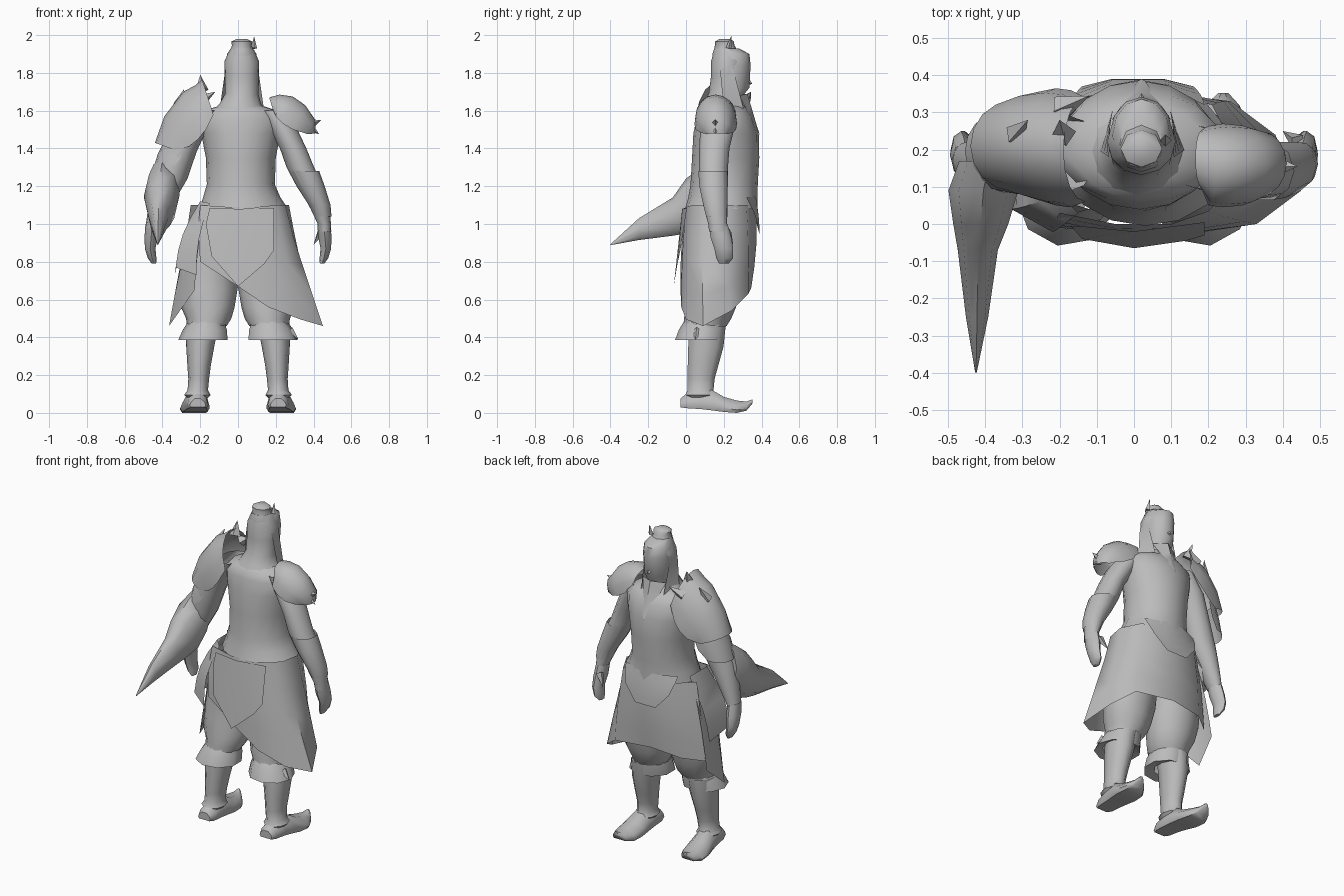
import bpy, math
from mathutils import Vector

grey = bpy.data.materials.new("stone_grey")
grey.diffuse_color = (0.5, 0.5, 0.5, 1)


def make(name, verts, faces, angle=50):
    me = bpy.data.meshes.new(name)
    me.from_pydata(verts, [], faces)
    me.update()
    me.materials.append(grey)
    ob = bpy.data.objects.new(name, me)
    bpy.context.collection.objects.link(ob)
    bpy.ops.object.select_all(action='DESELECT')
    ob.select_set(True)
    bpy.context.view_layer.objects.active = ob
    bpy.ops.object.mode_set(mode='EDIT')
    bpy.ops.mesh.select_all(action='SELECT')
    bpy.ops.mesh.normals_make_consistent(inside=False)
    bpy.ops.object.mode_set(mode='OBJECT')
    bpy.ops.object.shade_smooth_by_angle(angle=math.radians(angle))
    return ob


def grid(name, rows, closed=False, caps=False):
    """Skin a list of equally long point rows."""
    n = len(rows[0])
    verts = [p for r in rows for p in r]
    faces = []
    for i in range(len(rows) - 1):
        for j in range(n if closed else n - 1):
            k = (j + 1) % n
            faces.append((i*n + j, i*n + k, (i+1)*n + k, (i+1)*n + j))
    if caps:
        faces += [tuple(range(n))[::-1], tuple(range((len(rows)-1)*n, len(rows)*n))]
    return make(name, verts, faces)


def column(name, rings, n=12, s=1, caps=True):
    """Vertical loft; each ring is centre x, centre y, z, radius x, radius y."""
    rows = [[(s*(cx + rx*math.cos(a)), cy + ry*math.sin(a), z)
             for a in (2*math.pi*j/n for j in range(n))] for cx, cy, z, rx, ry in rings]
    return grid(name, rows, True, caps)


def length_loft(name, secs, n=10, s=1):
    """Loft along y; each section is y, centre x, half width, low z, high z."""
    rows = [[(s*(cx + w*math.cos(a)), y, (lo+hi)/2 + (hi-lo)/2*math.sin(a))
             for a in (2*math.pi*j/n for j in range(n))] for y, cx, w, lo, hi in secs]
    return grid(name, rows, True, True)


def boot(name, secs, s):
    """Flat-soled loft along y with a rounded upper."""
    shape = [(-.85, 0), (-1, .25), (-.85, .6), (-.4, 1), (.4, 1), (.85, .6), (1, .25), (.85, 0)]
    return grid(name, [[(s*(cx + w*u), y, lo + (hi-lo)*v) for u, v in shape]
                       for y, cx, w, lo, hi in secs], True, True)


def arch(name, rows, n=9):
    """Armour plate; each row is top x, top z, side x, side z, low y, high y."""
    out = []
    for tx, tz, sx, sz, y0, y1 in rows:
        r = []
        for j in range(n):
            t = math.pi * j / (n - 1)
            k = math.sin(t)
            r.append((sx + (tx-sx)*k, (y0+y1)/2 - (y1-y0)/2*math.cos(t), sz + (tz-sz)*k))
        out.append(r)
    return grid(name, out)


def spike(name, base, tip, r):
    b, t = Vector(base), Vector(tip)
    q = (t - b).to_track_quat('Z', 'Y')
    ring = [b + q @ Vector((r*math.cos(a), r*math.sin(a), 0))
            for a in (math.pi*j/2 for j in range(4))]
    return make(name, ring + [t], [(0, 1, 4), (1, 2, 4), (2, 3, 4), (3, 0, 4), (3, 2, 1, 0)], 20)


def drape(name, top, bottom, bulge=0.02, flare=1, steps=4):
    """Cloth sheet hung between two lines, swelling outward; flare delays the spread."""
    rows = []
    for i in range(steps + 1):
        t = i / steps
        r = []
        for a, b in zip(top, bottom):
            a, b = Vector(a), Vector(b)
            p = a.lerp(b, t ** flare)
            p.z = a.z + (b.z - a.z) * t
            d = Vector((p.x, p.y - 0.18, 0)).normalized()
            r.append(p + d * bulge * math.sin(math.pi * t))
        rows.append(r)
    return grid(name, rows)


# Torso with flared hem, broad sloping shoulders
column("torso", [(.03, .187, 1.08, .235, .192), (.02, .195, 1.14, .205, .183),
                 (.015, .202, 1.21, .18, .178), (.015, .21, 1.35, .185, .178),
                 (.015, .212, 1.48, .21, .173), (.015, .207, 1.56, .225, .15),
                 (.015, .2, 1.605, .18, .13), (.015, .2, 1.63, .1, .1)], 16, 1, False)
# Head, hair and topknot
column("head", [(.02, .22, 1.6, .07, .08), (.02, .222, 1.68, .072, .08),
                (.02, .24, 1.72, .078, .095), (.02, .24, 1.84, .085, .102),
                (.02, .238, 1.9, .078, .098), (.02, .215, 1.93, .058, .065)])
column("topknot", [(.02, .21, 1.92, .062, .062), (.02, .205, 1.945, .052, .052),
                   (.02, .203, 1.965, .056, .05), (.02, .207, 1.98, .028, .03)], 8, 1, True)
column("hair_back", [(.01, .2, 1.605, .14, .125), (.012, .195, 1.635, .11, .105),
                     (.02, .198, 1.69, .088, .078), (.02, .212, 1.78, .09, .08),
                     (.02, .222, 1.86, .092, .09), (.02, .22, 1.92, .066, .07)], 12, 1, False)
spike("nose", (.02, .325, 1.755), (.02, .352, 1.74), .018)
spike("hair_pin", (.085, .225, 1.93), (.085, .24, 1.995), .016)
drape("beard", [(-.06, .28, 1.68), (.02, .325, 1.69), (.1, .28, 1.68)],
      [(.01, .385, 1.49), (.02, .39, 1.47), (.03, .385, 1.49)], 0)
for s in (-1, 1):
    x = .02 + s*.087
    drape("side_hair", [(x, .18, 1.82), (x, .245, 1.84)],
          [(x + s*.03, .2, 1.61), (x - s*.01, .31, 1.59)], 0)

# Wrapped skirt with a long rear corner
drape("skirt", [(-.2, .03, 1.1), (-.05, 0, 1.09), (.1, 0, 1.09), (.2, .035, 1.1), (.25, .09, 1.1),
                (.27, .2, 1.1), (.21, .32, 1.1), (.02, .37, 1.1), (-.15, .34, 1.1), (-.25, .25, 1.1)],
      [(-.2, -.01, .8), (0, -.03, .67), (.16, -.025, .56), (.33, .0, .495), (.45, .09, .46),
       (.38, .24, .54), (.26, .33, .63), (0, .345, .66), (-.2, .33, .64), (-.31, .25, .62)], .012, 1.3)
drape("hip_panel", [(-.15, .03, 1.11), (-.2, .08, 1.12), (-.2, .25, 1.12)],
      [(-.22, -.02, .73), (-.33, .04, .77), (-.33, .24, .74)], .03)
drape("side_panel", [(-.18, .03, 1.05), (-.23, .12, 1.05), (-.24, .26, 1.05)],
      [(-.23, .0, .65), (-.365, .14, .46), (-.34, .28, .58)], .01)
# Back and front flaps
make("back_flap", [(-.17, -.005, 1.0), (-.15, -.005, 1.085), (.19, .005, 1.085), (.19, -.03, .86),
                   (.14, -.045, .79), (0, -.065, .67), (-.14, -.04, .83), (0, -.02, 1.08)],
     [(0, 1, 7, 6), (7, 2, 3), (7, 3, 4), (7, 4, 5), (7, 5, 6)])
drape("front_flap", [(-.17, .32, 1.14), (-.06, .37, 1.14), (.08, .37, 1.14), (.19, .32, 1.14)],
      [(-.14, .37, 1.03), (-.06, .39, .94), (.08, .39, .94), (.16, .37, 1.03)], .005)

# Legs, flared cuffs and pointed boots
for s, side in ((-1, "left"), (1, "right")):
    column(side + "_trouser", [(.12, .18, 1.0, .125, .14), (.155, .17, .8, .15, .14),
                               (.16, .15, .65, .157, .135), (.16, .13, .56, .142, .135),
                               (.155, .115, .5, .12, .125), (.165, .1, .46, .105, .115)], 12, s, False)
    column(side + "_cuff", [(.165, .1, .48, .1, .115), (.172, .085, .44, .12, .125),
                            (.182, .07, .385, .135, .13), (.19, .08, .4, .08, .09)], 9, s, False)
    spike(side + "_cuff_point", (.27, .06, .43), (.32, .05, .39), .03)
    column(side + "_shin", [(.19, .115, .46, .085, .1), (.2, .105, .35, .074, .098),
                            (.206, .09, .25, .062, .085), (.208, .08, .18, .055, .075),
                            (.213, .077, .12, .054, .072), (.215, .077, .095, .07, .085),
                            (.215, .075, .08, .055, .07)], 10, s, False)
    boot(side + "_boot", [(-.03, .213, .042, .03, .075), (.0, .213, .056, .025, .1),
                          (.08, .217, .063, .02, .125), (.14, .222, .07, .013, .12),
                          (.2, .228, .078, .005, .085), (.27, .233, .073, 0, .065),
                          (.32, .238, .045, .012, .06), (.352, .24, .014, .05, .072)], s)
    # Hands with thumbs
    column(side + "_hand", [(.455, .17, 1.0, .035, .05), (.46, .185, .93, .035, .055),
                            (.465, .2, .87, .028, .05), (.455, .205, .82, .023, .045),
                            (.445, .2, .79, .012, .025)], 8, s)
    spike(side + "_thumb", (.44, .22, .96), (.4, .25, .89), .024)

# Arms
column("right_arm", [(.17, .18, 1.6, .07, .085), (.24, .165, 1.5, .075, .09),
                     (.292, .15, 1.4, .07, .08), (.33, .145, 1.3, .073, .077),
                     (.38, .147, 1.2, .07, .074), (.43, .155, 1.1, .055, .064),
                     (.457, .168, 1.0, .035, .05), (.46, .172, .96, .034, .05)], 12, 1, False)
column("left_arm", [(.17, .19, 1.6, .07, .1), (.25, .18, 1.5, .085, .1),
                    (.305, .17, 1.38, .085, .088), (.355, .165, 1.24, .088, .08),
                    (.412, .167, 1.1, .062, .065), (.455, .17, .98, .035, .05)], 12, -1, False)
column("right_bracer", [(.35, .143, 1.28, .08, .082), (.386, .146, 1.2, .073, .079),
                        (.432, .155, 1.1, .058, .067), (.45, .162, 1.04, .045, .058)], 10, 1, False)
# Trailing sleeve
length_loft("sleeve_trail", [(.17, -.39, .08, 1.06, 1.36), (.09, -.405, .094, .98, 1.31),
                             (0, -.412, .074, .95, 1.24), (-.07, -.42, .054, .938, 1.14),
                             (-.25, -.422, .03, .915, 1.03), (-.4, -.425, .002, .888, .893)], 8)

# Layered left shoulder armour
arch("left_pauldron", [(-.19, 1.765, -.13, 1.58, .06, .34), (-.225, 1.735, -.17, 1.5, .045, .36),
                       (-.29, 1.7, -.21, 1.45, .05, .365), (-.39, 1.57, -.26, 1.41, .07, .355),
                       (-.44, 1.43, -.33, 1.39, .09, .33)])
arch("left_pauldron_lower", [(-.38, 1.46, -.28, 1.42, .09, .33), (-.425, 1.37, -.31, 1.34, .08, .32),
                             (-.455, 1.27, -.36, 1.28, .09, .3)])
spike("pauldron_spike_inner", (-.19, .24, 1.71), (-.2, .28, 1.79), .035)
spike("pauldron_spike_front", (-.2, .31, 1.65), (-.12, .345, 1.7), .035)
spike("pauldron_spike_outer", (-.32, .24, 1.63), (-.285, .28, 1.715), .03)
# Domed right shoulder armour
arch("right_pauldron", [(.165, 1.67, .18, 1.62, .1, .25), (.22, 1.685, .2, 1.57, .05, .265),
                        (.29, 1.675, .24, 1.53, .045, .27), (.355, 1.63, .29, 1.5, .05, .265),
                        (.41, 1.55, .34, 1.485, .075, .25), (.41, 1.48, .37, 1.475, .11, .22)])
spike("right_pauldron_spike", (.385, .155, 1.53), (.44, .155, 1.55), .026)
spike("right_pauldron_barb", (.385, .155, 1.51), (.43, .155, 1.475), .02)
